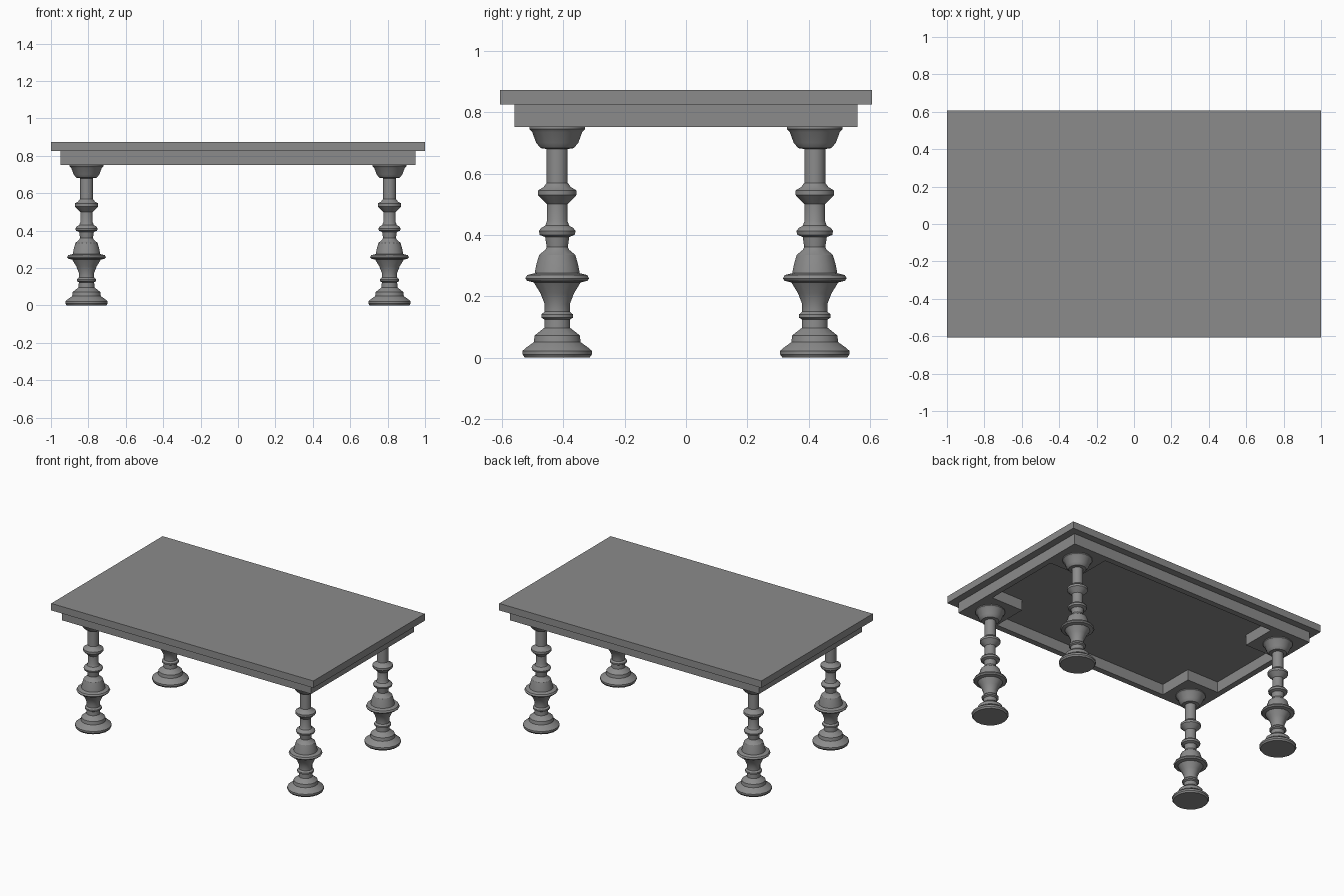
import bpy
import bmesh
import math

cube = bpy.data.objects.get("Cube")
if cube:
    bpy.data.objects.remove(cube, do_unlink=True)

grey = bpy.data.materials.new("plain grey")
grey.use_nodes = True
colour = (0.26, 0.26, 0.26, 1)
grey.diffuse_color = colour
grey.node_tree.nodes["Principled BSDF"].inputs["Base Color"].default_value = colour

APRON_Z, TOP_Z, HEIGHT = 0.752, 0.825, 0.873
APRON_X, APRON_Y, BOARD = 0.95, 0.56, 0.04
LEG_X, LEG_Y, SIDES = 0.81, 0.42, 16


def add_object(name, bm):
    mesh = bpy.data.meshes.new(name)
    bmesh.ops.recalc_face_normals(bm, faces=bm.faces)
    bm.to_mesh(mesh)
    bm.free()
    mesh.materials.append(grey)
    obj = bpy.data.objects.new(name, mesh)
    bpy.context.collection.objects.link(obj)
    return obj


def box(name, x0, x1, y0, y1, z0, z1):
    bm = bmesh.new()
    bmesh.ops.create_cube(bm, size=1)
    for v in bm.verts:
        v.co = (x1 if v.co.x > 0 else x0,
                y1 if v.co.y > 0 else y0,
                z1 if v.co.z > 0 else z0)
    return add_object(name, bm)


def turned(name, profile, x, y):
    """Closed lathe shape from (radius, height) pairs."""
    bm = bmesh.new()
    rings = []
    for r, z in profile:
        angles = [2 * math.pi * (i + 0.5) / SIDES for i in range(SIDES)]
        rings.append([bm.verts.new((r * math.cos(a), r * math.sin(a), z)) for a in angles])
    for low, high in zip(rings, rings[1:]):
        for i in range(SIDES):
            j = (i + 1) % SIDES
            bm.faces.new((low[i], low[j], high[j], high[i]))
    bm.faces.new(rings[0])
    bm.faces.new(rings[-1])
    obj = add_object(name, bm)
    obj.location = (x, y, 0)
    bpy.ops.object.select_all(action="DESELECT")
    obj.select_set(True)
    bpy.context.view_layer.objects.active = obj
    bpy.ops.object.shade_smooth_by_angle(angle=math.radians(30))
    return obj


# Table top
box("table_top", -1, 1, -0.607, 0.607, TOP_Z, HEIGHT)

# Apron boards under the rim
for side, s in (("front", -1), ("back", 1)):
    edges = sorted((s * APRON_Y, s * (APRON_Y - BOARD)))
    box(side + "_apron", -APRON_X, APRON_X, *edges, APRON_Z, TOP_Z)
for side, s in (("right", -1), ("left", 1)):
    edges = sorted((s * APRON_X, s * (APRON_X - BOARD)))
    box(side + "_apron", *edges, BOARD - APRON_Y, APRON_Y - BOARD, APRON_Z, TOP_Z)

# Turned leg outline, from the foot up to the cup
leg_profile = [
    (0.108, 0), (0.115, 0.01), (0.115, 0.022), (0.105, 0.031), (0.078, 0.05),
    (0.075, 0.072), (0.043, 0.097), (0.042, 0.124), (0.053, 0.13), (0.053, 0.14),
    (0.042, 0.15), (0.042, 0.175), (0.056, 0.21), (0.078, 0.245), (0.1, 0.25),
    (0.106, 0.258), (0.1, 0.269), (0.075, 0.275), (0.069, 0.305), (0.06, 0.335),
    (0.04, 0.351), (0.035, 0.36), (0.04, 0.393), (0.058, 0.4), (0.061, 0.412),
    (0.054, 0.422), (0.04, 0.43), (0.034, 0.445), (0.034, 0.5), (0.046, 0.512),
    (0.064, 0.53), (0.064, 0.545), (0.045, 0.556), (0.035, 0.57), (0.035, 0.68),
    (0.055, 0.683), (0.07, 0.7), (0.083, 0.735), (0.093, 0.745), (0.093, APRON_Z),
]

# Legs and the corner blocks they are fixed to
for depth, sy in (("front", -1), ("back", 1)):
    for side, sx in (("right", -1), ("left", 1)):
        turned(f"{depth}_{side}_leg", leg_profile, sx * LEG_X, sy * LEG_Y)
        xs = sorted((sx * 0.67, sx * (APRON_X - BOARD)))
        ys = sorted((sy * 0.28, sy * (APRON_Y - BOARD)))
        box(f"{depth}_{side}_corner_block", *xs, *ys, APRON_Z, TOP_Z)
